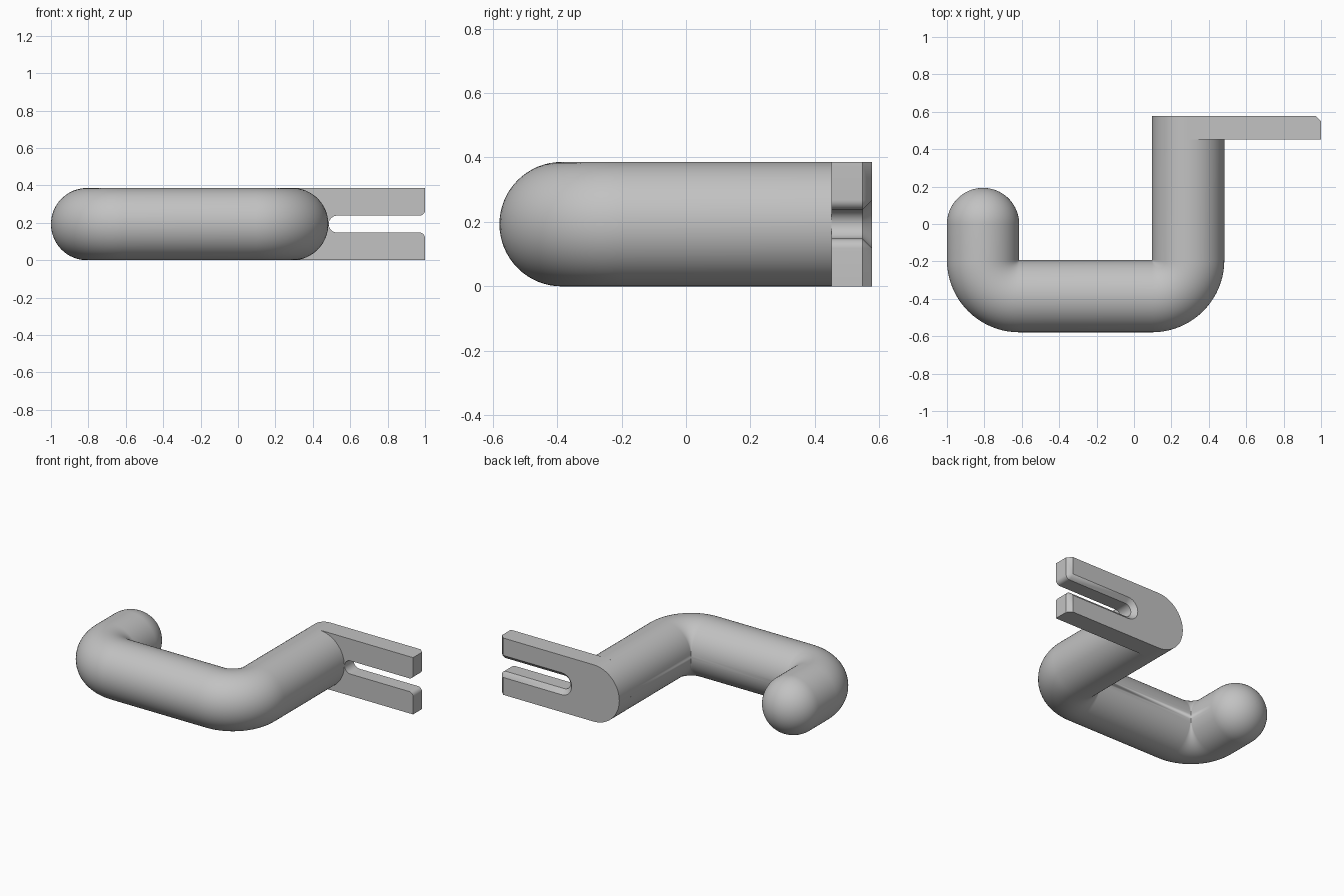
import bpy, bmesh
from math import sin, cos, pi, radians
from mathutils import Vector

if "Cube" in bpy.data.objects:
    bpy.data.objects.remove(bpy.data.objects["Cube"], do_unlink=True)

R = 0.193            # tube radius, also the bend radius
LEFT_X, RIGHT_X = -0.807, 0.29
PLATE_FRONT, PLATE_BACK = 0.452, 0.578
CHAMFER = 0.03
SLOT_R, SLOT_X = 0.045, 0.53

grey = bpy.data.materials.new("plain_grey")
grey.use_nodes = True
colour = (0.54, 0.54, 0.54, 1)
grey.diffuse_color = colour
grey.node_tree.nodes["Principled BSDF"].inputs["Base Color"].default_value = colour


def skin(name, loops):
    """Join equal closed loops of points into a capped, smooth solid."""
    bm = bmesh.new()
    rings = [[bm.verts.new(p) for p in loop] for loop in loops]
    n = len(rings[0])
    for a, b in zip(rings, rings[1:]):
        for i in range(n):
            j = (i + 1) % n
            bm.faces.new((a[i], a[j], b[j], b[i]))
    bm.faces.new(rings[0])
    bm.faces.new(rings[-1][::-1])
    bmesh.ops.remove_doubles(bm, verts=bm.verts, dist=0.0002)
    bmesh.ops.recalc_face_normals(bm, faces=bm.faces)
    mesh = bpy.data.meshes.new(name)
    bm.to_mesh(mesh)
    bm.free()
    mesh.materials.append(grey)
    ob = bpy.data.objects.new(name, mesh)
    bpy.context.collection.objects.link(ob)
    bpy.ops.object.select_all(action="DESELECT")
    ob.select_set(True)
    bpy.context.view_layer.objects.active = ob
    bpy.ops.object.shade_smooth_by_angle(angle=radians(30))
    return ob


def ring(x, y, heading, radius=R, n=64):
    """Circle across the path; heading is the travel angle seen from above."""
    side = Vector((-sin(heading), cos(heading), 0))
    centre = Vector((x, y, R))
    return [centre + side * radius * cos(2 * pi * i / n)
            + Vector((0, 0, radius * sin(2 * pi * i / n))) for i in range(n)]


# Bent handle: domed end, left leg, bend, crossbar, bend, right leg
STEPS = 20
loops = []
for i in range(STEPS):
    t = pi / 2 * i / STEPS
    loops.append(ring(LEFT_X, R * cos(t), -pi / 2, max(R * sin(t), 0.001)))
loops.append(ring(LEFT_X, 0, -pi / 2))
for centre_x, start in ((LEFT_X + R, -pi / 2), (RIGHT_X - R, 0)):
    for i in range(STEPS + 1):
        h = start + pi / 2 * i / STEPS
        loops.append(ring(centre_x + R * sin(h), -R - R * cos(h), h))
loops.append(ring(RIGHT_X, PLATE_FRONT + 0.001, pi / 2))
skin("bent_handle", loops)


def arc(cx, cz, radius, start, end, steps):
    return [(cx + radius * cos(radians(start + (end - start) * i / steps)),
             cz + radius * sin(radians(start + (end - start) * i / steps)))
            for i in range(steps + 1)]


def fork_outline(y, inset):
    """Forked plate outline, with the tips and slot drawn in by inset."""
    slot = SLOT_R + inset
    fillet = CHAMFER - inset
    tip = 1 - CHAMFER
    points = arc(RIGHT_X, R, R, 270, 90, 40)
    points.append((1 - inset, 2 * R))
    points += arc(tip, R + SLOT_R + CHAMFER, fillet, 0, -90, 8)
    points += arc(SLOT_X, R, slot, 90, 270, 24)
    points += arc(tip, R - SLOT_R - CHAMFER, fillet, 90, 0, 8)
    points.append((1 - inset, 0))
    return [Vector((x, y, z)) for x, z in points]


# Forked plate with chamfered tips and slot on its back face
skin("forked_plate", [fork_outline(PLATE_FRONT, 0),
                      fork_outline(PLATE_BACK - CHAMFER, 0),
                      fork_outline(PLATE_BACK, CHAMFER)])
